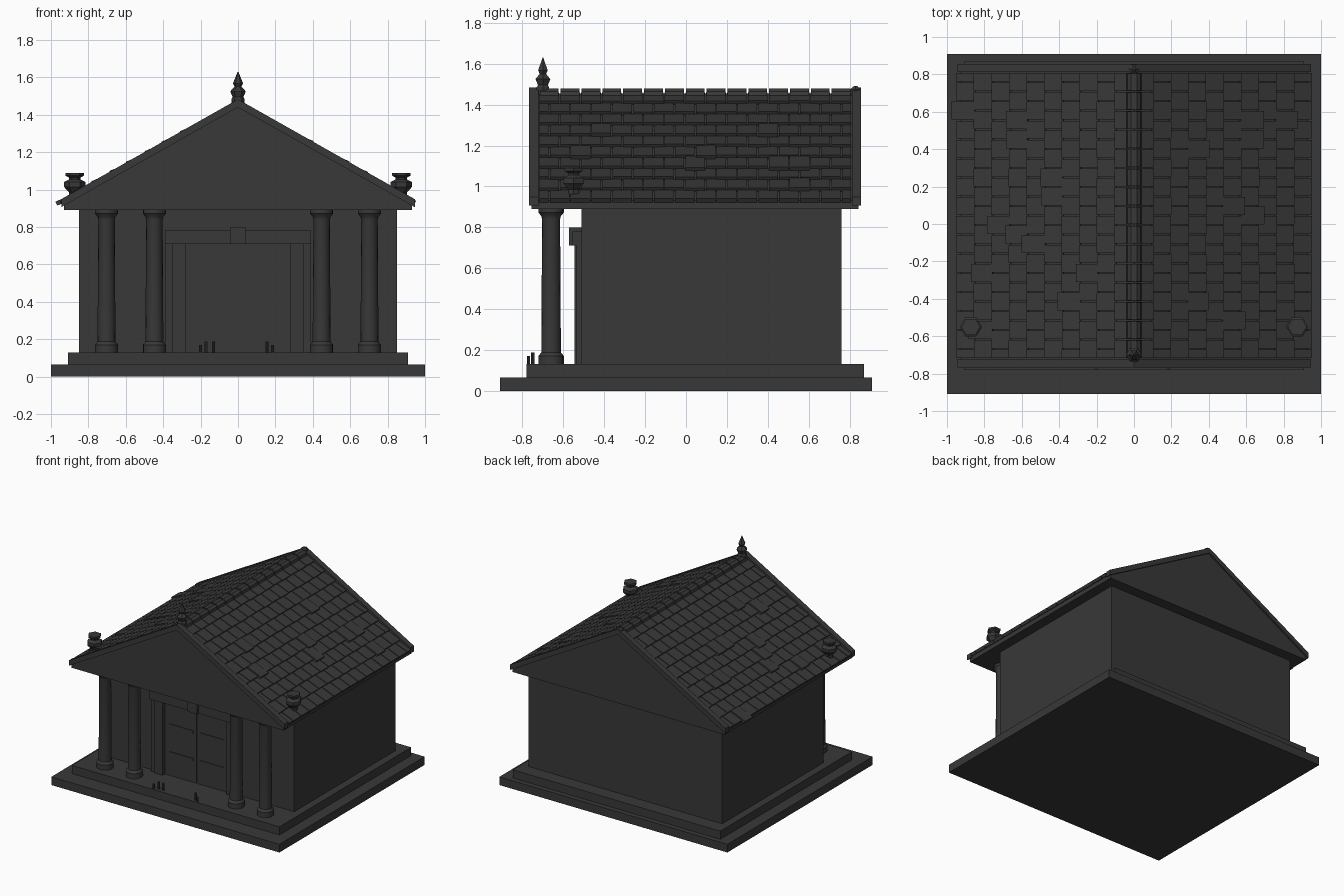
import bpy, bmesh, math, random
from mathutils import Vector

random.seed(4)
if "Cube" in bpy.data.objects:
    bpy.data.objects.remove(bpy.data.objects["Cube"])

stone = bpy.data.materials.new("dark grey stone")
stone.use_nodes = True
color = (0.04, 0.04, 0.04, 1)
stone.diffuse_color = color
stone.node_tree.nodes["Principled BSDF"].inputs["Base Color"].default_value = color


def finish(name, bm, smooth=False):
    bmesh.ops.recalc_face_normals(bm, faces=bm.faces)
    mesh = bpy.data.meshes.new(name)
    bm.to_mesh(mesh)
    bm.free()
    mesh.materials.append(stone)
    obj = bpy.data.objects.new(name, mesh)
    bpy.context.collection.objects.link(obj)
    if smooth:
        bpy.ops.object.select_all(action="DESELECT")
        obj.select_set(True)
        bpy.context.view_layer.objects.active = obj
        bpy.ops.object.shade_smooth_by_angle(angle=math.radians(35))
    return obj


def add_prism(bm, start, end):
    """Closed solid between two matching outlines."""
    a = [bm.verts.new(p) for p in start]
    b = [bm.verts.new(p) for p in end]
    bm.faces.new(a)
    bm.faces.new(b[::-1])
    n = len(a)
    for i in range(n):
        j = (i + 1) % n
        bm.faces.new((a[i], b[i], b[j], a[j]))


def add_profile(bm, outline, y0, y1):
    add_prism(bm, [(x, y0, z) for x, z in outline], [(x, y1, z) for x, z in outline])


def box(name, x0, x1, y0, y1, z0, z1):
    bm = bmesh.new()
    add_profile(bm, [(x0, z0), (x1, z0), (x1, z1), (x0, z1)], y0, y1)
    return finish(name, bm)


def turned(name, x, y, profile, sides, smooth=False):
    """Lathe a list of (radius, height) pairs into a closed solid."""
    bm = bmesh.new()
    rings = []
    for r, z in profile:
        rings.append([bm.verts.new((x + r * math.cos(math.tau * i / sides),
                                    y + r * math.sin(math.tau * i / sides), z))
                      for i in range(sides)])
    for low, high in zip(rings, rings[1:]):
        for i in range(sides):
            j = (i + 1) % sides
            bm.faces.new((low[i], low[j], high[j], high[i]))
    bm.faces.new(rings[0][::-1])
    bm.faces.new(rings[-1])
    return finish(name, bm, smooth)


# Stepped base and main chamber
box("lower_step", -1, 1, -0.91, 0.91, 0, 0.065)
box("upper_step", -0.91, 0.91, -0.78, 0.87, 0.065, 0.13)
box("chamber", -0.85, 0.85, -0.51, 0.76, 0.13, 0.9)

# Doorway
for side, label in ((-1, "right"), (1, "left")):
    x0, x1 = sorted((side * 0.28, side * 0.35))
    box(label + "_door_jamb", x0, x1, -0.546, -0.5, 0.13, 0.71)
    x0, x1 = sorted((side * 0.35, side * 0.39))
    box(label + "_outer_jamb", x0, x1, -0.535, -0.5, 0.13, 0.71)
    x0, x1 = sorted((side * 0.004, side * 0.28))
    box(label + "_door_leaf", x0, x1, -0.516, -0.5, 0.13, 0.71)
    for z in (0.3, 0.52):
        x0, x1 = sorted((side * 0.03, side * 0.24))
        box(label + "_door_rail", x0, x1, -0.521, -0.51, z, z + 0.02)
box("door_lintel", -0.39, 0.39, -0.555, -0.5, 0.71, 0.78)
box("keystone", -0.043, 0.043, -0.572, -0.5, 0.71, 0.8)

# Porch columns
column = [(0.062, 0.13), (0.062, 0.17), (0.048, 0.188), (0.044, 0.84),
          (0.048, 0.855), (0.062, 0.872), (0.062, 0.892)]
for side, label in ((-1, "right"), (1, "left")):
    turned(label + "_outer_column", side * 0.703, -0.66, column, 16, True)
    turned(label + "_inner_column", side * 0.447, -0.66, column, 16, True)

# Small candles on the step
for x, y, top in ((-0.2, -0.77, 0.17), (-0.17, -0.75, 0.187), (-0.13, -0.75, 0.187),
                  (0.155, -0.75, 0.187), (0.185, -0.77, 0.17)):
    turned("candle", x, y, [(0.008, 0.13), (0.008, top)], 8)

# Entablature, gables and roof core in one solid
APEX, SLOPE = 1.455, 0.565
bm = bmesh.new()
eave = APEX - SLOPE * 0.93
add_profile(bm, [(-0.93, 0.89), (0.93, 0.89), (0.93, eave), (0, APEX), (-0.93, eave)],
            -0.756, 0.844)
finish("gable_roof_core", bm)

# Raised trim along both gables
for label, y0, y1 in (("front", -0.768, -0.722), ("back", 0.812, 0.856)):
    bm = bmesh.new()
    for side in (-1, 1):
        edge = side * 0.945
        drop = SLOPE * 0.945
        add_profile(bm, [(0, APEX - 0.015), (edge, APEX - 0.015 - drop),
                         (edge, APEX + 0.028 - drop), (0, APEX + 0.028)], y0, y1)
    finish(label + "_gable_trim", bm)

# Staggered roof tiles, with a few loose ones lifted and slid down
ANGLE = math.atan(SLOPE)
ROWS, ROW, Y0, Y1 = 10, 0.108, -0.72, 0.81
WIDTH = (Y1 - Y0) / 15
LOOSE = [(-9, 6), (-6, 5), (-4, 2), (-5, -1), (-7, 0), (-6, -1), (-8, -3),
         (-3, -4), (-2, -3), (-8, -6), (8, 6), (3, 4), (6, 5), (5, 1),
         (6, 0), (5, -5), (3, -4)]


def add_tile(bm, side, s0, s1, y0, y1, lift):
    down = Vector((side * math.cos(ANGLE), 0, -math.sin(ANGLE)))
    up = Vector((side * math.sin(ANGLE), 0, math.cos(ANGLE)))
    top = Vector((0, 0, APEX))
    ends = []
    for y in (y0, y1):
        ends.append([top + down * s + up * h + Vector((0, y, 0))
                     for s, h in ((s0, -0.004), (s1, -0.004 + lift),
                                  (s1, 0.02 + lift), (s0, 0.006 + lift))])
    add_prism(bm, *ends)


for side, label in ((-1, "right"), (1, "left")):
    bm = bmesh.new()
    for row in range(ROWS):
        y = Y0 - (row % 2) * WIDTH / 2
        while y < Y1 - 0.01:
            a, b = max(y, Y0), min(y + WIDTH, Y1)
            s0 = row * ROW
            x, mid = side * (s0 + ROW / 2) * math.cos(ANGLE), (a + b) / 2
            loose = any(abs(x - u / 10) < 0.05 and abs(mid - v / 10) < 0.055 for u, v in LOOSE)
            slide = random.uniform(0.012, 0.03) if loose else random.uniform(0, 0.003)
            add_tile(bm, side, s0, s0 + ROW + slide, a + 0.003, b - 0.003,
                     0.008 if loose else 0)
            y += WIDTH
    finish(label + "_roof_tiles", bm)

# Ridge caps
bm = bmesh.new()
for i in range(15):
    y = Y0 + i * WIDTH
    add_profile(bm, [(-0.042, 1.44), (0.042, 1.44), (0.036, 1.464),
                     (0.016, 1.479), (-0.016, 1.479), (-0.036, 1.464)],
                y + 0.005, y + WIDTH - 0.005)
finish("ridge_caps", bm)
turned("back_ridge_knob", 0, 0.83, [(0.03, 1.44), (0.03, 1.475), (0.008, 1.492)], 6)

# Finial on the front peak and urns on the eaves
turned("peak_finial", 0, -0.7,
       [(0.035, 1.45), (0.035, 1.485), (0.028, 1.495), (0.042, 1.525), (0.018, 1.55),
        (0.027, 1.568), (0.018, 1.59), (0.002, 1.63)], 6)
urn = [(0.03, 0.95), (0.03, 0.985), (0.058, 1.015), (0.058, 1.04), (0.03, 1.055),
       (0.032, 1.065), (0.05, 1.075), (0.05, 1.09)]
for side, label in ((-1, "right"), (1, "left")):
    turned(label + "_eave_urn", side * 0.873, -0.55, urn, 6)
